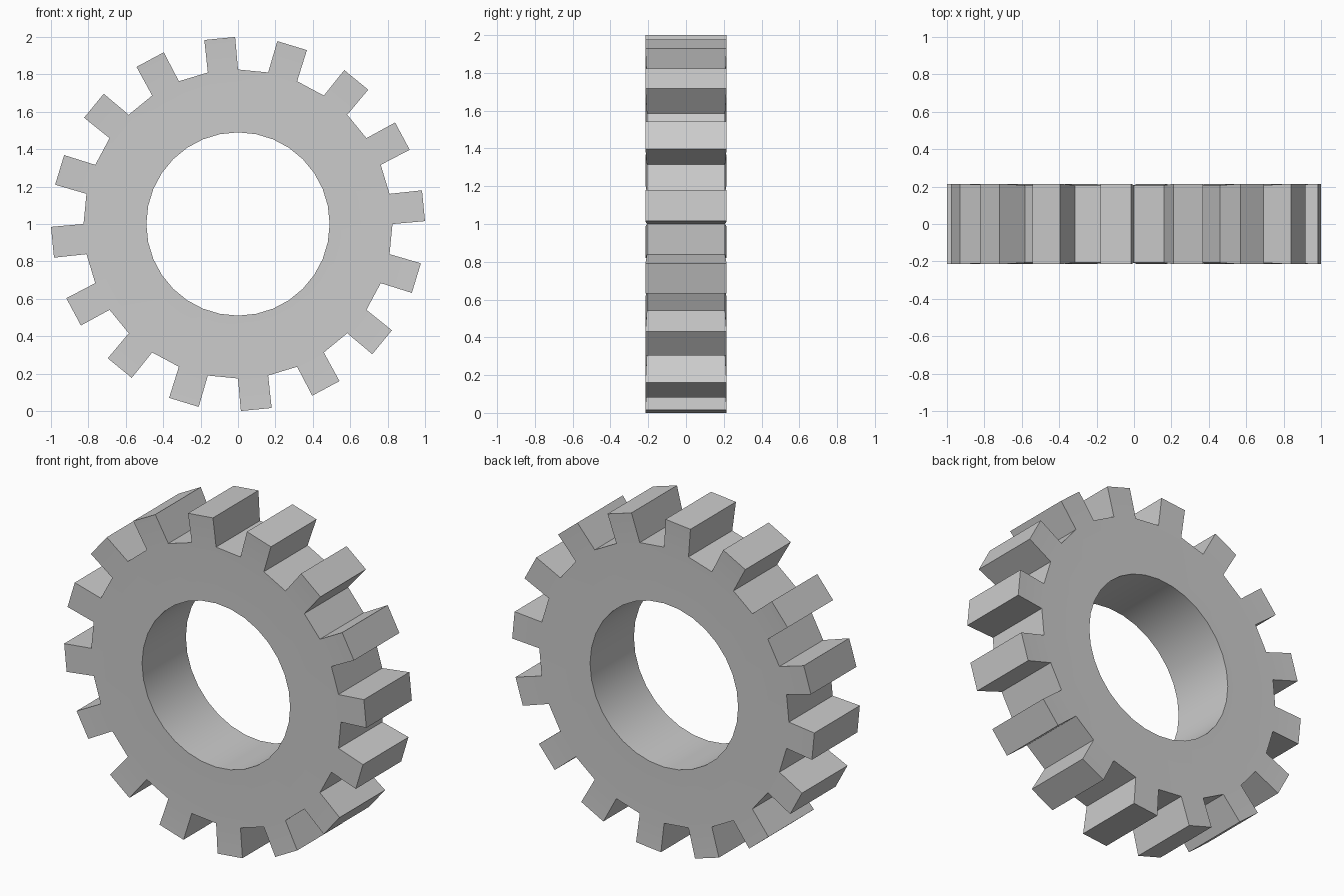
import bpy, bmesh
from math import sin, cos, radians

if "Cube" in bpy.data.objects:
    bpy.data.objects.remove(bpy.data.objects["Cube"])

TEETH = 16
STEP = 360 / TEETH
R_HOLE, R_ROOT, R_TIP = 0.49, 0.826, 1.0
W_BODY, W_TIP = 0.207, 0.215   # half widths, teeth flare slightly outward
TIP_INSET = 0.88               # degrees the tip corners pull in

bm = bmesh.new()


def point(r, deg, y):
    # angle measured clockwise from the top, seen from the front
    a = radians(deg)
    return bm.verts.new((r * sin(a), y, 1 + r * cos(a)))


def pair(r, deg, w):
    return point(r, deg, -w), point(r, deg, w)


# Front/back vertex pairs: two columns per tooth
n = TEETH * 2
hole = [pair(R_HOLE, i * STEP / 2, W_BODY) for i in range(n)]
root = [pair(R_ROOT, i * STEP / 2, W_BODY) for i in range(n)]


def wall(a, b):
    bm.faces.new((a[0], b[0], b[1], a[1]))


def sides(a, b, c, d):
    bm.faces.new((a[0], b[0], c[0], d[0]))
    bm.faces.new((a[1], d[1], c[1], b[1]))


for i in range(n):
    j = (i + 1) % n
    # Ring body and bore
    sides(hole[i], hole[j], root[j], root[i])
    wall(hole[i], hole[j])
    if i % 2 == 0:
        # Gap between teeth
        wall(root[i], root[j])
    else:
        # Tooth
        t0 = pair(R_TIP, i * STEP / 2 + TIP_INSET, W_TIP)
        t1 = pair(R_TIP, (i + 1) * STEP / 2 - TIP_INSET, W_TIP)
        sides(root[i], root[j], t1, t0)
        wall(root[i], t0)
        wall(t0, t1)
        wall(t1, root[j])

bmesh.ops.recalc_face_normals(bm, faces=bm.faces)
mesh = bpy.data.meshes.new("gear_wheel")
bm.to_mesh(mesh)
bm.free()
gear = bpy.data.objects.new("gear_wheel", mesh)
bpy.context.collection.objects.link(gear)

# Smooth bore, crisp teeth
bpy.context.view_layer.objects.active = gear
gear.select_set(True)
bpy.ops.object.shade_smooth_by_angle(angle=radians(20))
